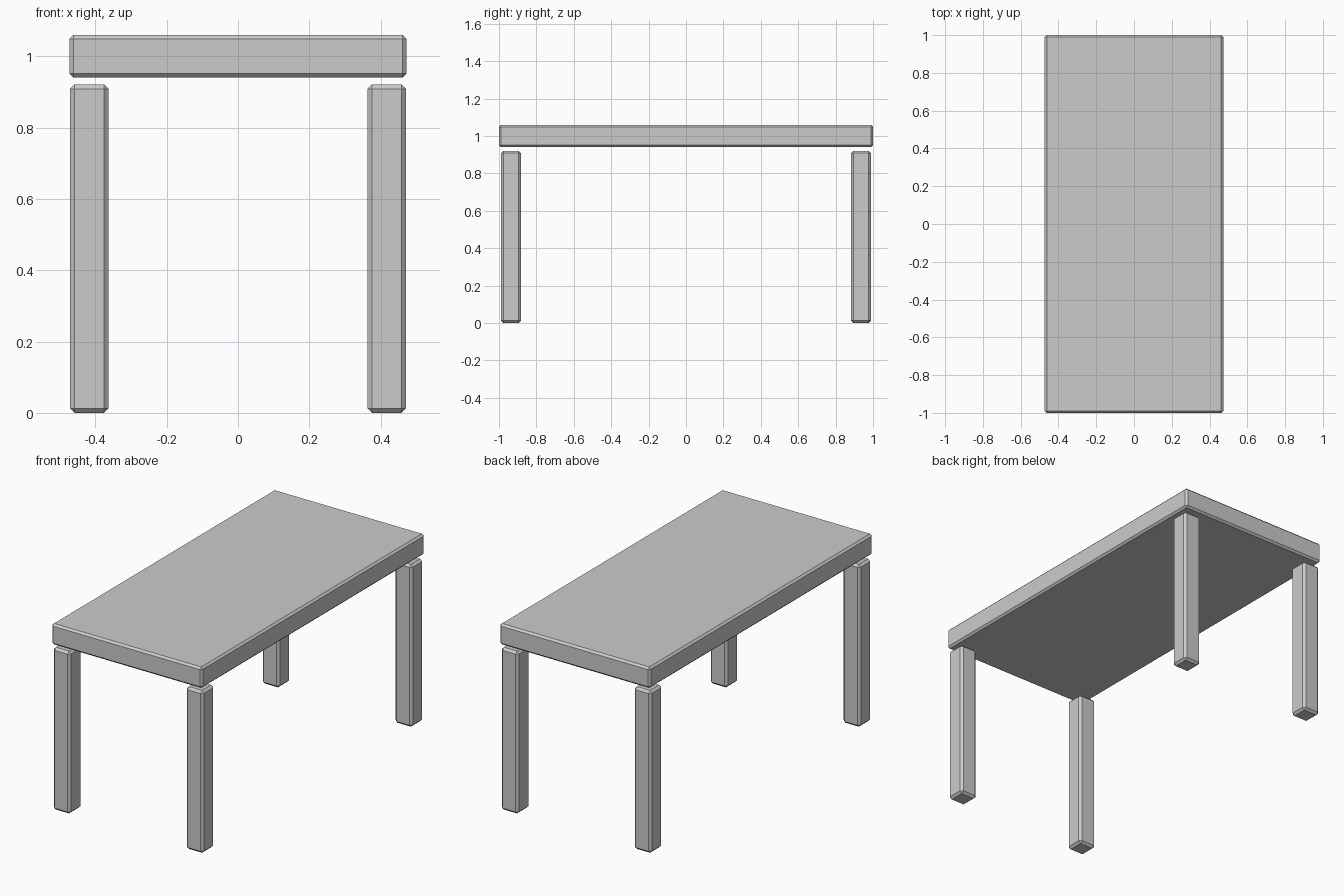
import bpy
import bmesh
from mathutils import Matrix, Vector

if "Cube" in bpy.data.objects:
    bpy.data.objects.remove(bpy.data.objects["Cube"])


def chamfered_box(name, center, size, chamfer):
    """Flat-shaded box with a single-segment chamfer on every edge."""
    bm = bmesh.new()
    bmesh.ops.create_cube(bm, size=1, matrix=Matrix.Diagonal((*size, 1)))
    bmesh.ops.bevel(bm, geom=bm.edges[:], offset=chamfer, segments=1,
                    affect='EDGES', profile=0.5)
    mesh = bpy.data.meshes.new(name)
    bm.to_mesh(mesh)
    bm.free()
    obj = bpy.data.objects.new(name, mesh)
    obj.location = Vector(center)
    bpy.context.collection.objects.link(obj)
    return obj


# Tabletop slab, floating slightly above the legs
chamfered_box("tabletop", (0, 0, 1.0), (0.945, 2.0, 0.119), 0.011)

# Four square legs
LEG_HEIGHT = 0.921
for y_name, sy in (("front", -1), ("back", 1)):
    for x_name, sx in (("left", -1), ("right", 1)):
        chamfered_box(f"{y_name}_{x_name}_leg",
                      (sx * 0.417, sy * 0.936, LEG_HEIGHT / 2),
                      (0.108, 0.108, LEG_HEIGHT), 0.013)
